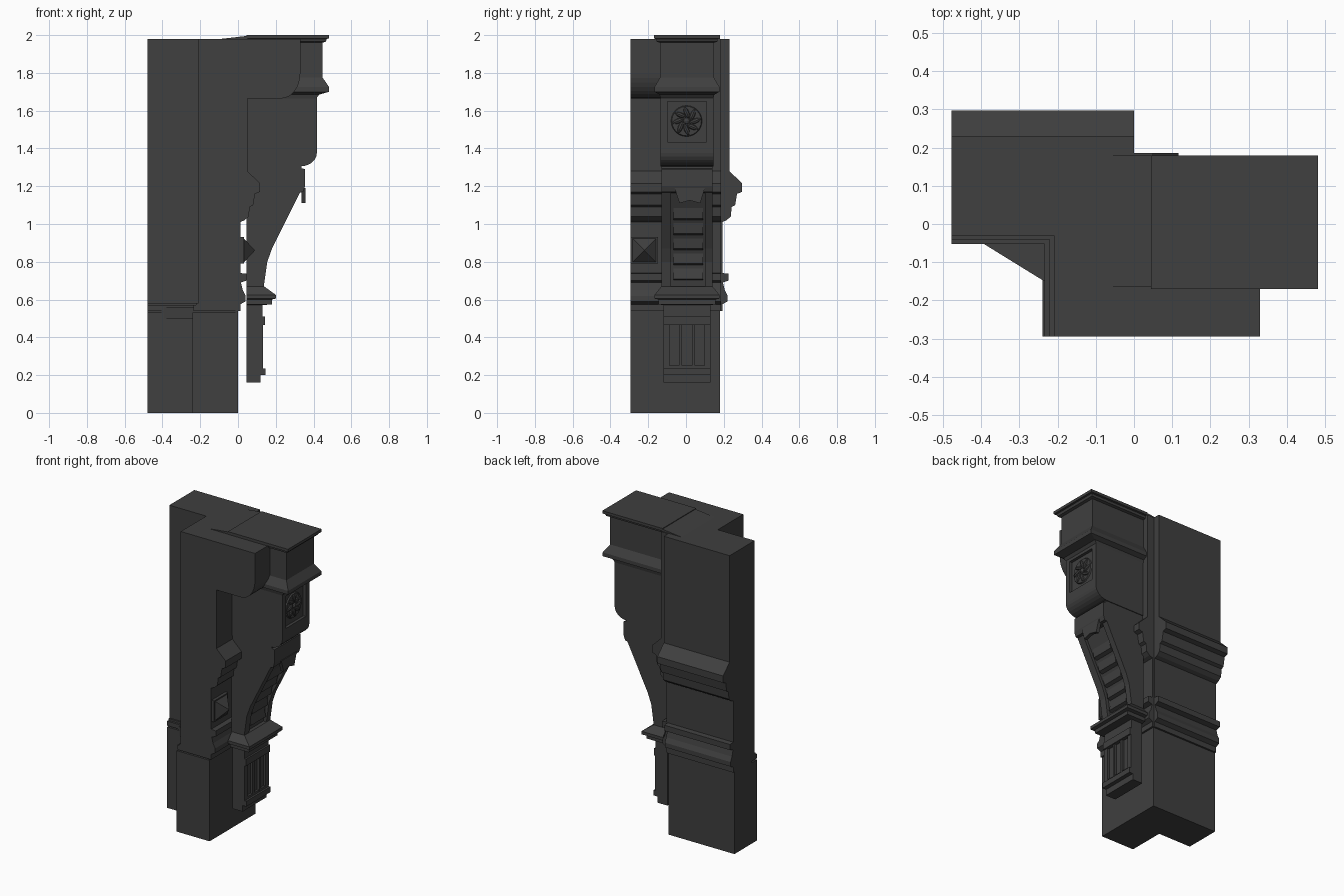
import bpy, bmesh, math
from mathutils import Matrix, Vector

cube = bpy.data.objects.get("Cube")
if cube:
    bpy.data.objects.remove(cube)

stone = bpy.data.materials.new("dark grey stone")
stone.use_nodes = True
GREY = (0.05, 0.05, 0.05, 1)
stone.diffuse_color = GREY
stone.node_tree.nodes["Principled BSDF"].inputs["Base Color"].default_value = GREY


def finish(name, bm):
    bmesh.ops.recalc_face_normals(bm, faces=bm.faces)
    mesh = bpy.data.meshes.new(name)
    bm.to_mesh(mesh)
    bm.free()
    mesh.materials.append(stone)
    obj = bpy.data.objects.new(name, mesh)
    bpy.context.collection.objects.link(obj)
    return obj


def extrude(name, points, axis, lo, hi):
    """Extrude an (x or y, z) outline along the other horizontal axis, or (x, y) along z."""
    place = {"x": lambda a, b: (lo, a, b), "y": lambda a, b: (a, lo, b),
             "z": lambda a, b: (a, b, lo)}[axis]
    bm = bmesh.new()
    face = bm.faces.new([bm.verts.new(place(a, b)) for a, b in points])
    new = bmesh.ops.extrude_face_region(bm, geom=[face])["geom"]
    move = Vector([hi - lo if axis == k else 0 for k in "xyz"])
    bmesh.ops.translate(bm, vec=move, verts=[v for v in new if isinstance(v, bmesh.types.BMVert)])
    return finish(name, bm)


def box(name, x, y, z):
    return extrude(name, [(x[0], y[0]), (x[1], y[0]), (x[1], y[1]), (x[0], y[1])], "z", *z)


def stack(name, back, levels):
    """Three-sided moulding: rectangles (z, front x, half width) joined upwards."""
    bm = bmesh.new()
    rings = [[bm.verts.new((x, MID + y, z)) for x, y in
              ((back, -w), (front, -w), (front, w), (back, w))] for z, front, w in levels]
    for low, high in zip(rings, rings[1:]):
        for i in range(4):
            j = (i + 1) % 4
            bm.faces.new((low[i], low[j], high[j], high[i]))
    bm.faces.new(rings[0])
    bm.faces.new(rings[-1])
    return finish(name, bm)


MID = 0.005      # centre line of the bracket in y
BACK = 0.045     # rear face of the bracket
LEFT, FRONT, TOP = -0.478, -0.295, 1.98

# Base block, L-shaped in plan
def plan(notch_x, notch_y):
    return [(LEFT, notch_y), (notch_x, notch_y), (notch_x, FRONT), (0, FRONT), (0, 0.18), (LEFT, 0.18)]

extrude("base_block", plan(-0.24, -0.053), "z", 0, 0.532)
extrude("shaft_plinth", plan(-0.235, -0.053), "z", 0.54, 0.57)
extrude("plinth_fillet", plan(-0.222, -0.04), "z", 0.56, 0.582)
extrude("joint_core", plan(-0.25, -0.03)[3:] + [(LEFT, 0)], "z", 0.5, 0.56)

# Shaft: one moulding outline (projection, height) shared by the back and the side
moulding = [(0.05, TOP), (0.05, 1.28), (0.117, 1.215), (0.117, 1.17), (0.09, 1.16), (0.08, 1.10),
            (0.062, 1.09), (0.057, 1.04), (0.035, 1.02), (0.012, 1.01), (0.012, 0.74), (0.045, 0.737),
            (0.045, 0.70), (0.015, 0.69), (0.025, 0.65), (0.04, 0.62), (0.04, 0.59), (0.012, 0.575),
            (0.012, 0.54)]
extrude("shaft_rear", [(0.18 + d, z) for d, z in moulding] + [(-0.03, 0.54), (-0.03, TOP)], "x", LEFT, 0)
extrude("shaft_front", moulding + [(-0.21, 0.54), (-0.21, TOP)], "y", FRONT, 0.186)

# Overhang with a rounded lower corner
curve = [(0.23 + 0.1 * math.sin(t), 1.80 - 0.135 * math.cos(t))
         for t in [i * math.pi / 16 for i in range(9)]]
extrude("arch_overhang", [(-0.05, 1.665)] + curve + [(0.33, TOP), (-0.05, TOP)], "y", FRONT, -0.12)
extrude("top_wedge", [(-0.09, TOP), (0.05, TOP), (0.05, 1.996)], "y", -0.165, 0.18)

# Pyramid boss on the side panel
box("boss_plate", (0, 0.032), (-0.293, -0.147), (0.79, 0.93))
bm = bmesh.new()
bmesh.ops.create_cone(bm, cap_ends=True, segments=4, radius1=0.088, radius2=0, depth=0.058,
                      matrix=Matrix.Translation((0.061, -0.22, 0.86)) @ Matrix.Rotation(math.pi / 2, 4, "Y")
                      @ Matrix.Rotation(math.pi / 4, 4, "Z"))
finish("boss_pyramid", bm)

# Bracket cap
stack("bracket_cap", BACK, [(1.665, 0.415, 0.14), (1.685, 0.43, 0.145), (1.70, 0.482, 0.172),
                            (1.725, 0.482, 0.172), (1.775, 0.448, 0.143), (1.96, 0.448, 0.143),
                            (1.965, 0.465, 0.16), (1.98, 0.47, 0.163), (1.982, 0.482, 0.175),
                            (2.0, 0.482, 0.175)])

# Medallion block with sunk square panel
box("medallion_core", (BACK, 0.398), (MID - 0.14, MID + 0.14), (1.42, 1.67))
for side in (-1, 1):
    ys = sorted((MID + side * 0.104, MID + side * 0.14))
    box("medallion_frame_side", (0.39, 0.417), ys, (1.43, 1.67))
box("medallion_frame_top", (0.39, 0.417), (MID - 0.14, MID + 0.14), (1.648, 1.67))
roll = [(0.33 + 0.087 * math.cos(t), 1.375 - 0.07 * math.sin(t))
        for t in [i * math.pi / 12 for i in range(7)]]
extrude("medallion_roll", [(BACK, 1.435), (0.417, 1.435)] + roll + [(BACK, 1.305)],
        "y", MID - 0.14, MID + 0.14)

# Rosette
bm = bmesh.new()
turn = Matrix.Rotation(math.pi / 2, 4, "Y")
centre = Matrix.Translation((0.40, 0.003, 1.545))
bmesh.ops.create_cone(bm, cap_ends=True, segments=24, radius1=0.084, radius2=0.078, depth=0.012,
                      matrix=centre @ turn)
for i in range(8):
    petal = (centre @ Matrix.Rotation(i * math.pi / 4, 4, "X") @ Matrix.Translation((0.004, 0, 0.045))
             @ Matrix.Rotation(0.4, 4, "X") @ Matrix.Diagonal((0.013, 0.014, 0.032, 1)))
    bmesh.ops.create_uvsphere(bm, u_segments=8, v_segments=6, radius=1, matrix=petal)
bmesh.ops.create_uvsphere(bm, u_segments=10, v_segments=6, radius=0.018, matrix=centre)
finish("rosette", bm)

# Neck below the roll, and the curled tongue
extrude("bracket_neck", [(BACK, 1.31), (0.335, 1.31), (0.337, 1.295), (0.355, 1.29), (0.355, 1.20),
                         (0.345, 1.17), (0.32, 1.165), (BACK, 1.16)], "y", MID - 0.135, MID + 0.135)
extrude("tongue", [(-0.06, 1.19), (-0.035, 1.11), (0.02, 1.125), (0.075, 1.11), (0.10, 1.19)],
        "x", 0.335, 0.357)

# Tapering scroll: sunk core between two rails
slope = [(0.33, 1.17), (0.28, 1.07), (0.18, 0.87), (0.155, 0.80), (0.135, 0.66)]


def scroll(name, sink, y0, y1):
    extrude(name, [(BACK, 1.17)] + [(x - sink, z) for x, z in slope] + [(BACK, 0.66)], "y", y0, y1)


scroll("scroll_core", 0.022, MID - 0.12, MID + 0.12)
scroll("scroll_rail", 0, MID - 0.135, MID - 0.085)
scroll("scroll_rail", 0, MID + 0.095, MID + 0.135)


def slope_x(z):
    for (xa, za), (xb, zb) in zip(slope, slope[1:]):
        if zb <= z <= za:
            return xa + (xb - xa) * (za - z) / (za - zb)


# Overlapping scales down the sunk channel
for i in range(5):
    z = 1.03 - i * 0.08
    extrude("scroll_scale", [(slope_x(z + 0.06) - 0.024, z + 0.06), (slope_x(z) - 0.002, z),
                             (slope_x(z) - 0.035, z - 0.012)], "y", MID - 0.07, MID + 0.085)

# Flared ledge
stack("bracket_ledge", BACK, [(0.57, 0.125, 0.127), (0.575, 0.18, 0.15), (0.60, 0.18, 0.15),
                              (0.605, 0.20, 0.172), (0.625, 0.20, 0.172), (0.67, 0.138, 0.135)])

# Fluted pendant below the ledge
box("pendant_core", (BACK, 0.118), (MID - 0.125, MID + 0.125), (0.16, 0.58))
box("pendant_top_band", (0.1, 0.142), (MID - 0.125, MID + 0.125), (0.465, 0.51))
box("pendant_upper_band", (0.1, 0.13), (MID - 0.125, MID + 0.125), (0.50, 0.575))
box("pendant_bottom_band", (0.1, 0.145), (MID - 0.125, MID + 0.125), (0.20, 0.235))
box("pendant_bottom_fillet", (0.1, 0.132), (MID - 0.125, MID + 0.125), (0.23, 0.25))
for offset, width in ((-0.109, 0.032), (-0.034, 0.016), (0.034, 0.016), (0.109, 0.032)):
    y = MID + offset
    box("pendant_rib", (0.1, 0.133), (y - width / 2, y + width / 2), (0.24, 0.47))
